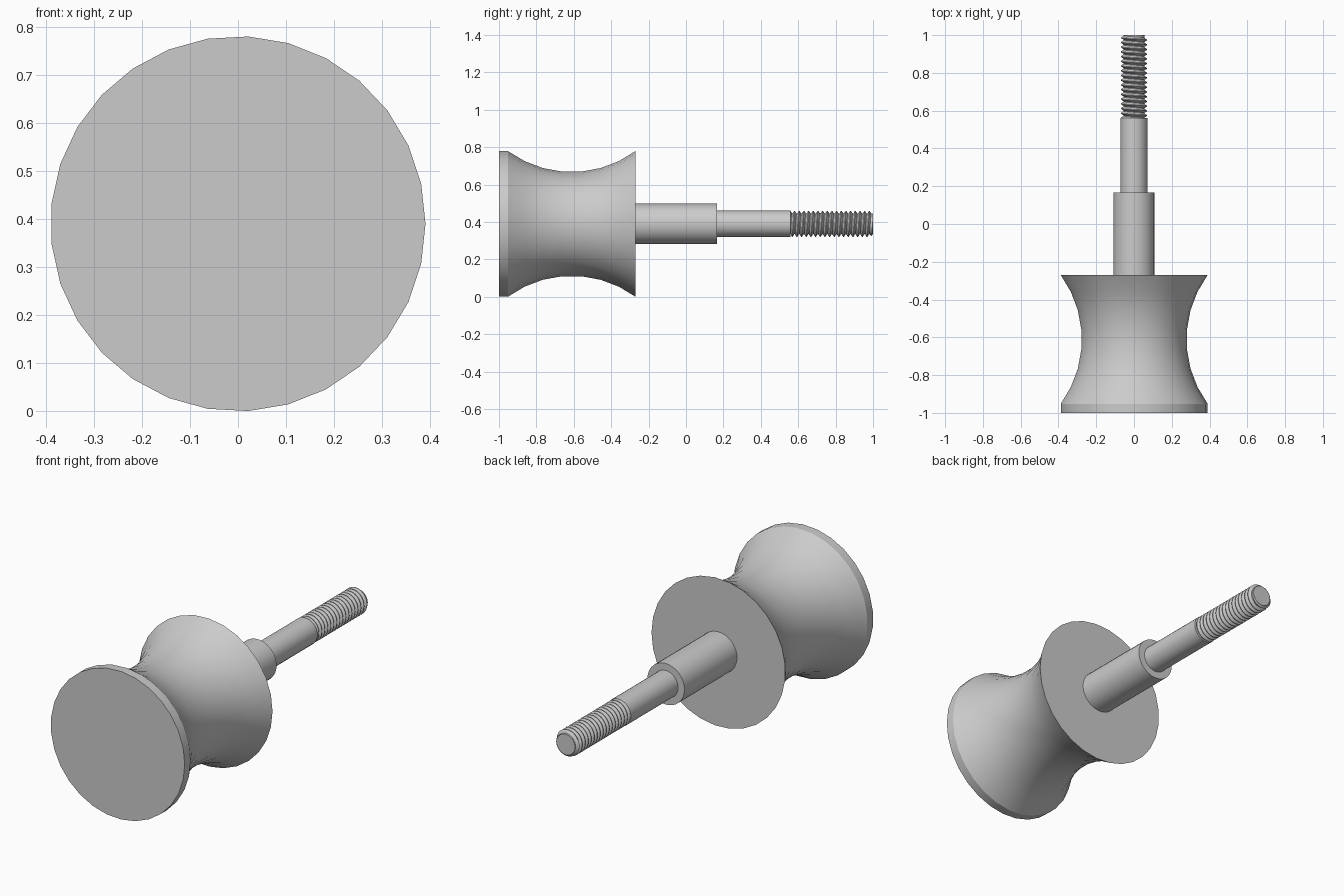
import bpy, bmesh, math

cube = bpy.data.objects.get("Cube")
if cube:
    bpy.data.objects.remove(cube, do_unlink=True)

SIDES = 29
AXIS_Z = 0.39
STEP = 2 * math.pi / SIDES

metal = bpy.data.materials.new("light grey")
metal.use_nodes = True
grey = (0.6, 0.6, 0.6, 1)
metal.diffuse_color = grey
metal.node_tree.nodes["Principled BSDF"].inputs["Base Color"].default_value = grey


def point(angle, radius, y):
    return (radius * math.cos(angle), y, AXIS_Z + radius * math.sin(angle))


def finish(bm, name):
    """Turn a bmesh into a smooth object that keeps its hard edges."""
    bmesh.ops.recalc_face_normals(bm, faces=bm.faces)
    mesh = bpy.data.meshes.new(name)
    bm.to_mesh(mesh)
    bm.free()
    mesh.materials.append(metal)
    mesh.polygons.foreach_set("use_smooth", [True] * len(mesh.polygons))
    mesh.set_sharp_from_angle(angle=math.radians(25))
    bpy.context.collection.objects.link(bpy.data.objects.new(name, mesh))


def lathe(name, profile):
    """Revolve (y, radius) pairs about the long axis and cap both ends."""
    bm = bmesh.new()
    rings = [[bm.verts.new(point(i * STEP, r, y)) for i in range(SIDES)]
             for y, r in profile]
    for a, b in zip(rings, rings[1:]):
        for i in range(SIDES):
            j = (i + 1) % SIDES
            bm.faces.new((a[i], a[j], b[j], b[i]))
    bm.faces.new(rings[0])
    bm.faces.new(rings[-1])
    finish(bm, name)


# Waisted roller: a short straight rim, then a concave arc
front, rim, back = -1.0, -0.952, -0.27
half, sag, segments = (back - rim) / 2, 0.112, 7
arc_radius = (half ** 2 + sag ** 2) / (2 * sag)
sweep = math.asin(half / arc_radius)
roller = [(front, 0.39)]
for k in range(segments + 1):
    t = sweep * (2 * k / segments - 1)
    roller.append(((rim + back) / 2 + arc_radius * math.sin(t),
                   0.39 - sag + arc_radius * (1 - math.cos(t))))
lathe("roller", roller)

# Collar, plain shank and the core of the thread
ROOT, CREST, START, END = 0.055, 0.07, 0.56, 1.0
lathe("collar", [(back, 0.108), (0.167, 0.108)])
lathe("shank", [(0.167, 0.071), (START, 0.071)])
lathe("thread_core", [(START, ROOT - 0.001), (END, ROOT - 0.001)])

# Helical thread, narrowed to a chamfer at the tip
PITCH = 0.025
bm = bmesh.new()
rows = []
tooth = [(0, ROOT), (0.12, ROOT), (0.5, CREST), (0.62, CREST), (1, ROOT)]
turns = int((END - START) / PITCH) + 2
for i in range(turns * SIDES + 1):
    row = []
    for offset, r in tooth:
        y = START + PITCH * (i / SIDES + offset - 1)
        y = min(max(y, START), END)
        row.append(bm.verts.new(point(i * STEP, min(r, ROOT + END - y), y)))
    rows.append(row)
for a, b in zip(rows, rows[1:]):
    for k in range(len(tooth) - 1):
        bm.faces.new((a[k], b[k], b[k + 1], a[k + 1]))
bmesh.ops.remove_doubles(bm, verts=bm.verts, dist=0.00005)
bmesh.ops.dissolve_degenerate(bm, edges=bm.edges, dist=0.00005)
finish(bm, "screw_thread")
